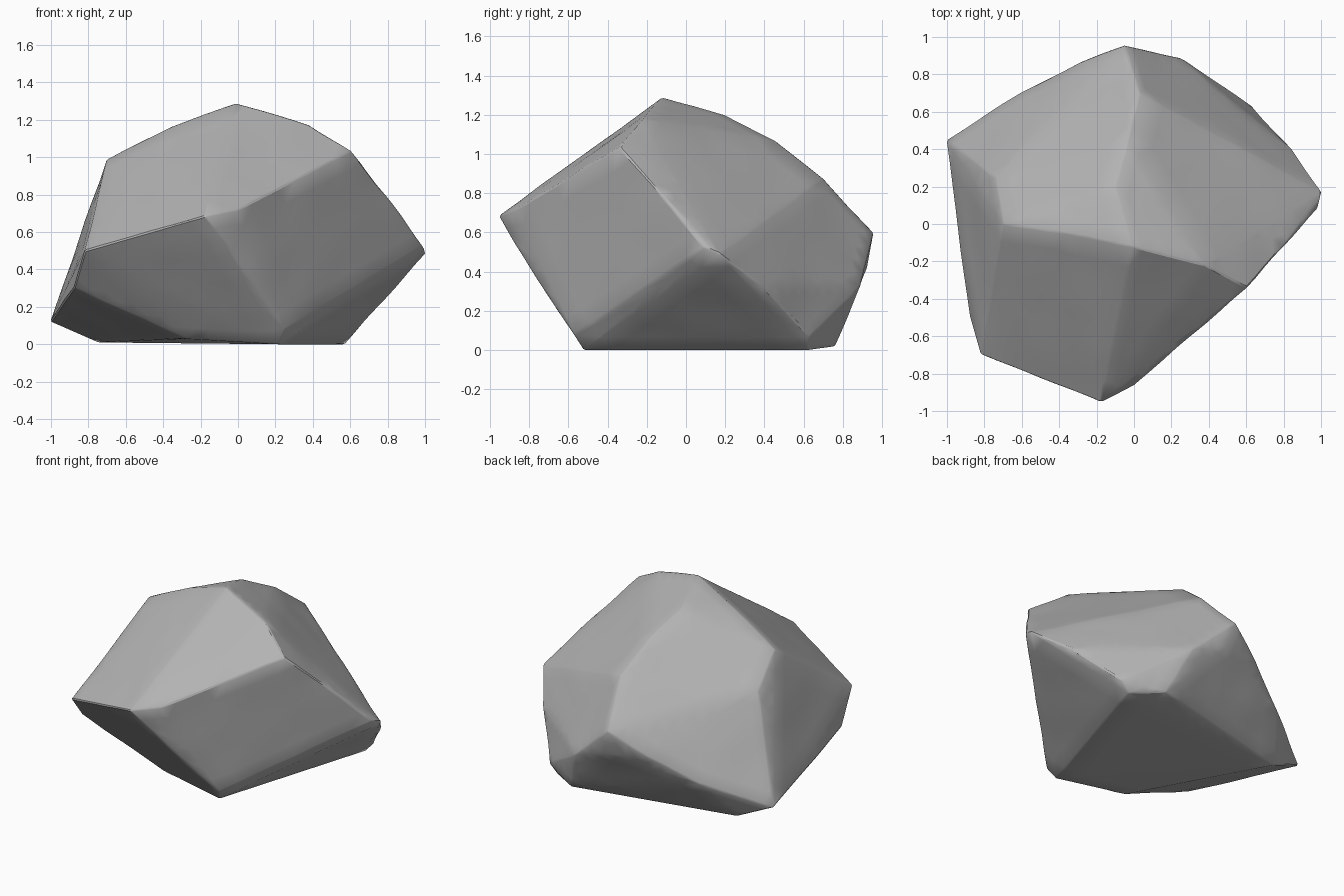
import bpy, bmesh, math
from mathutils import noise

cube = bpy.data.objects.get("Cube")
if cube:
    bpy.data.objects.remove(cube, do_unlink=True)

# Main corners of the boulder: crown, waist, foot
crown = [(-.01, -.12, 1.29), (-.7, 0, .99), (.605, -.34, 1.035), (.38, -.22, 1.175),
         (-.36, -.05, 1.165), (-.1, .2, 1.2), (-.03, .46, 1.065), (.03, .7, .875),
         (-.74, .25, .8), (.8, -.12, .79)]
waist = [(-.18, -.955, .685), (-.82, -.7, .5), (0, -.865, .72), (-.07, -.88, .55),
         (.985, .09, .525), (1.005, .17, .49), (.85, .39, .33), (-.05, .955, .6),
         (.25, .89, .33), (-.3, .86, .45), (-.6, .71, .28), (0, .92, .42),
         (-.83, .33, .53)]
foot = [(-1.005, .45, .12), (-.88, -.5, .3), (.25, -.57, .08), (-.3, -.5, .12),
        (-.28, -.43, .03), (.22, -.52, 0), (-.75, .5, .01), (.63, .63, .07),
        (.57, .62, 0), (.37, .79, .2), (.37, .76, .02)]

stone = bpy.data.materials.new("stone grey")
stone.use_nodes = True
grey = (.45, .45, .45, 1)
stone.diffuse_color = grey
stone.node_tree.nodes["Principled BSDF"].inputs["Base Color"].default_value = grey

# Faceted hull with narrow worn edges
bm = bmesh.new()
for p in crown + waist + foot:
    bm.verts.new(p)
bmesh.ops.convex_hull(bm, input=bm.verts)
bmesh.ops.delete(bm, geom=[v for v in bm.verts if not v.link_faces], context='VERTS')
bmesh.ops.dissolve_limit(bm, angle_limit=math.radians(3), verts=bm.verts, edges=bm.edges)
sharp = [e for e in bm.edges if e.calc_face_angle(0) > math.radians(20)]
bmesh.ops.bevel(bm, geom=sharp, offset=.008, segments=1, affect='EDGES', clamp_overlap=True)

# Fine triangles, then gentle weathering that leaves the foot flat
bmesh.ops.triangulate(bm, faces=bm.faces)
for limit in (.4, .2, .1):
    long_edges = [e for e in bm.edges if e.calc_length() > limit]
    bmesh.ops.subdivide_edges(bm, edges=long_edges, cuts=1)
    bmesh.ops.triangulate(bm, faces=bm.faces)
bm.normal_update()
shifts = [(v, v.normal * noise.noise(v.co * 4) * .006) for v in bm.verts if v.co.z > .03]
for v, shift in shifts:
    v.co += shift
bmesh.ops.recalc_face_normals(bm, faces=bm.faces)

mesh = bpy.data.meshes.new("boulder")
bm.to_mesh(mesh)
bm.free()
mesh.materials.append(stone)
boulder = bpy.data.objects.new("boulder", mesh)
bpy.context.collection.objects.link(boulder)
bpy.context.view_layer.objects.active = boulder
boulder.select_set(True)
bpy.ops.object.shade_smooth_by_angle(angle=math.radians(30))
